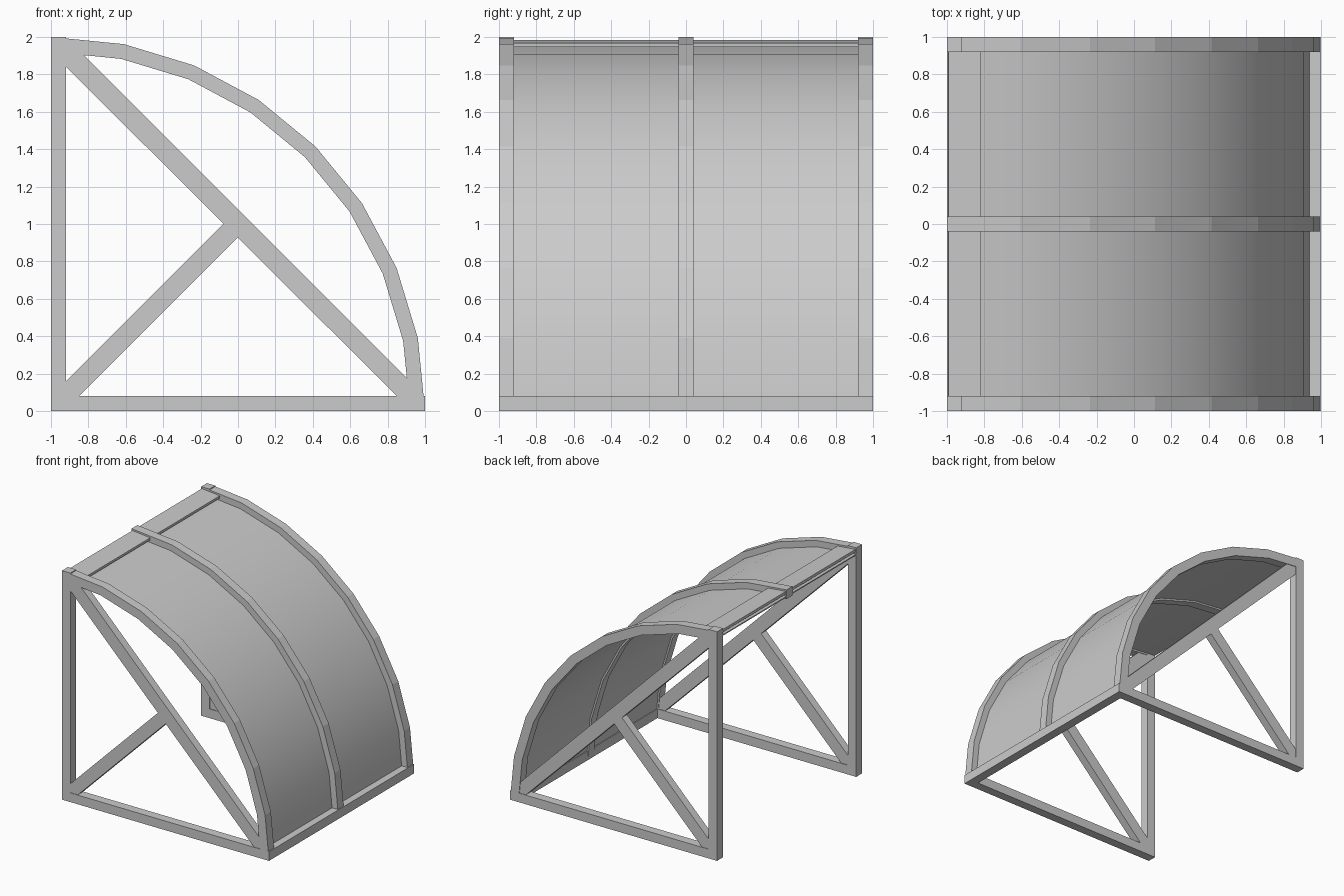
import bpy, bmesh
from math import cos, sin, pi, radians

if "Cube" in bpy.data.objects:
    bpy.data.objects.remove(bpy.data.objects["Cube"])

CX, SEG = -1.0, 8          # arc centre x (z = 0) and rib facets


def prism(name, profile, y0, y1):
    """Extrude an x-z outline from y0 to y1."""
    bm = bmesh.new()
    face = bm.faces.new([bm.verts.new((x, y0, z)) for x, z in profile])
    ext = bmesh.ops.extrude_face_region(bm, geom=[face])
    vs = [g for g in ext["geom"] if isinstance(g, bmesh.types.BMVert)]
    bmesh.ops.translate(bm, verts=vs, vec=(0, y1 - y0, 0))
    bmesh.ops.recalc_face_normals(bm, faces=bm.faces)
    me = bpy.data.meshes.new(name)
    bm.to_mesh(me)
    bm.free()
    ob = bpy.data.objects.new(name, me)
    bpy.context.collection.objects.link(ob)
    return ob


def rect(x0, x1, z0, z1):
    return [(x0, z0), (x1, z0), (x1, z1), (x0, z1)]


def arc(r_out, r_in, n):
    """Quarter ring outline."""
    a = [pi / 2 * i / n for i in range(n + 1)]
    return ([(CX + r_out * cos(t), r_out * sin(t)) for t in a] +
            [(CX + r_in * cos(t), r_in * sin(t)) for t in reversed(a)])


# Side frames: post, base rail, diagonal brace and strut
for side, y0, y1 in (("front", -1, -0.92), ("back", 0.92, 1)):
    prism(side + "_post", rect(-1, -0.92, 0, 2), y0, y1)
    prism(side + "_base_rail", rect(-0.92, 1, 0, 0.08), y0, y1)
    prism(side + "_arched_rib", arc(2, 1.92, SEG), y0, y1)
    a, b = y0 + 0.005, y1 - 0.005
    prism(side + "_diagonal_brace",
          [(-0.95, 1.87), (-0.95, 1.93), (-0.84, 1.92), (0.92, 0.16),
           (0.92, 0.05), (0.88, 0.05)], a, b)
    prism(side + "_strut",
          [(-0.95, 0.05), (-0.88, 0.05), (0.03, 0.96), (-0.04, 1.04), (-0.95, 0.13)], a, b)

# Middle rib and lower cross rail
prism("middle_arched_rib", arc(2, 1.92, SEG), -0.04, 0.04)
prism("lower_cross_rail", rect(0.92, 1, 0, 0.08), -0.92, 0.92)

# Curved cover panels and sloping ridge boards between the ribs
for side, y0, y1 in (("front", -0.92, -0.04), ("back", 0.04, 0.92)):
    panel = prism(side + "_curved_panel", arc(1.945, 1.935, SEG), y0, y1)
    bpy.context.view_layer.objects.active = panel
    panel.select_set(True)
    bpy.ops.object.shade_smooth_by_angle(angle=radians(35))
    panel.select_set(False)
    prism(side + "_ridge_board",
          [(-0.993, 1.985), (-0.995, 1.963), (-0.822, 1.946), (-0.82, 1.968)], y0, y1)
